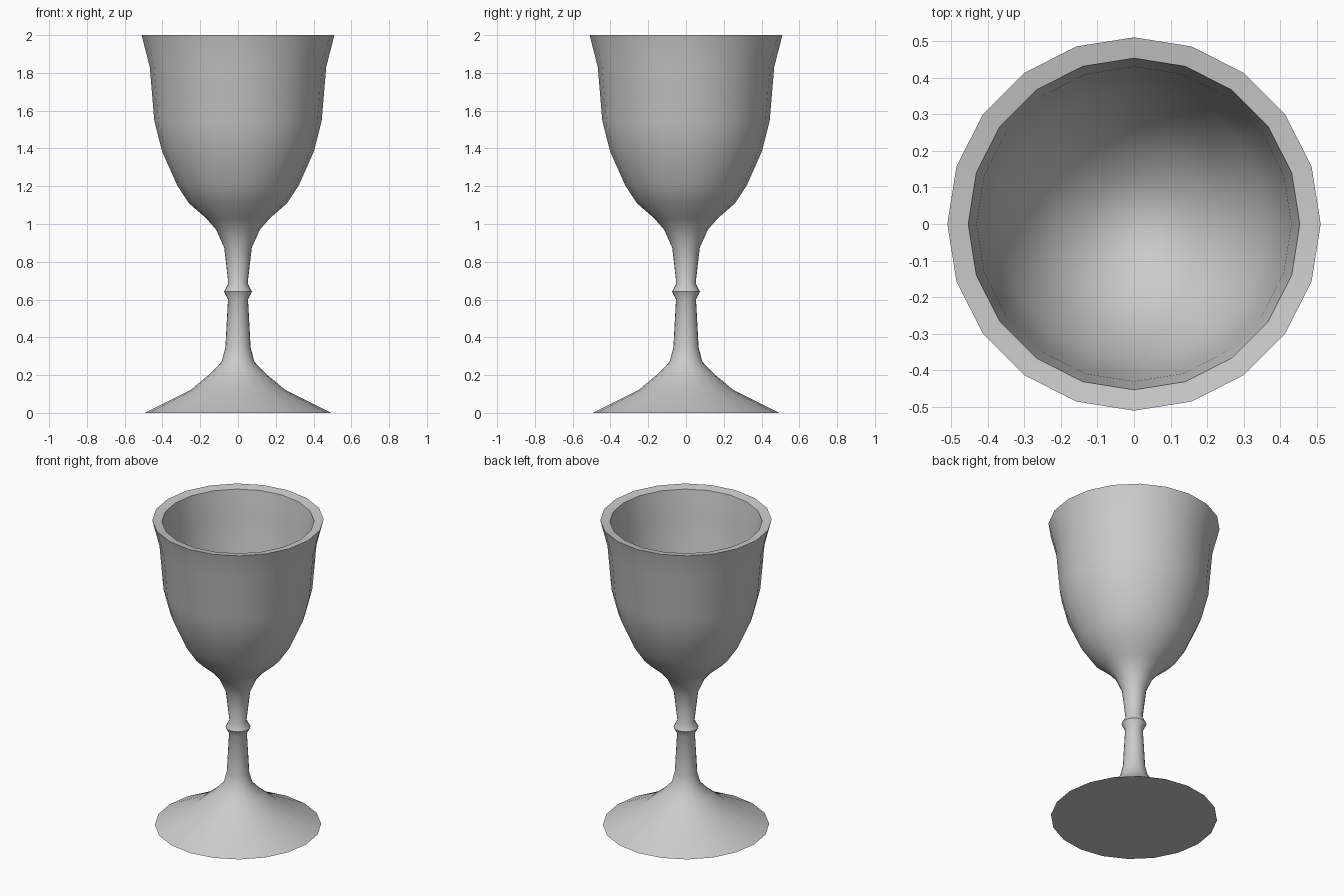
import bpy, bmesh
from math import radians, tau
from mathutils import Vector

if "Cube" in bpy.data.objects:
    bpy.data.objects.remove(bpy.data.objects["Cube"])

SIDES = 20

# Half-profile (radius, height): underside, foot, stem with bead, bowl, rim, inside
foot = [(0, 0), (0.495, 0), (0.25, 0.122), (0.15, 0.205), (0.087, 0.27)]
stem = [(0.067, 0.345), (0.053, 0.60), (0.074, 0.642), (0.051, 0.685)]
bowl = [(0.073, 0.875), (0.116, 0.97), (0.168, 1.03), (0.26, 1.11), (0.322, 1.205),
        (0.402, 1.385), (0.443, 1.545), (0.467, 1.83), (0.51, 2.0)]
inside = [(0.453, 1.99), (0.43, 1.82), (0.41, 1.56), (0.37, 1.40), (0.29, 1.235),
          (0.22, 1.15), (0.13, 1.08), (0.06, 1.05), (0, 1.045)]


def lathe(name, profile):
    """Spin a profile around the z axis into a closed solid."""
    bm = bmesh.new()
    verts = [bm.verts.new((r, 0, z)) for r, z in profile]
    edges = [bm.edges.new(pair) for pair in zip(verts, verts[1:])]
    bmesh.ops.spin(bm, geom=verts + edges, cent=Vector(), axis=Vector((0, 0, 1)),
                   angle=tau, steps=SIDES, use_merge=False)
    bmesh.ops.remove_doubles(bm, verts=bm.verts, dist=1e-4)
    bmesh.ops.recalc_face_normals(bm, faces=bm.faces)
    mesh = bpy.data.meshes.new(name)
    bm.to_mesh(mesh)
    bm.free()
    obj = bpy.data.objects.new(name, mesh)
    bpy.context.collection.objects.link(obj)
    return obj


goblet = lathe("goblet", foot + stem + bowl + inside)

# Smooth walls, crisp bead, rim and foot edge
bpy.context.view_layer.objects.active = goblet
goblet.select_set(True)
bpy.ops.object.shade_smooth_by_angle(angle=radians(40))
